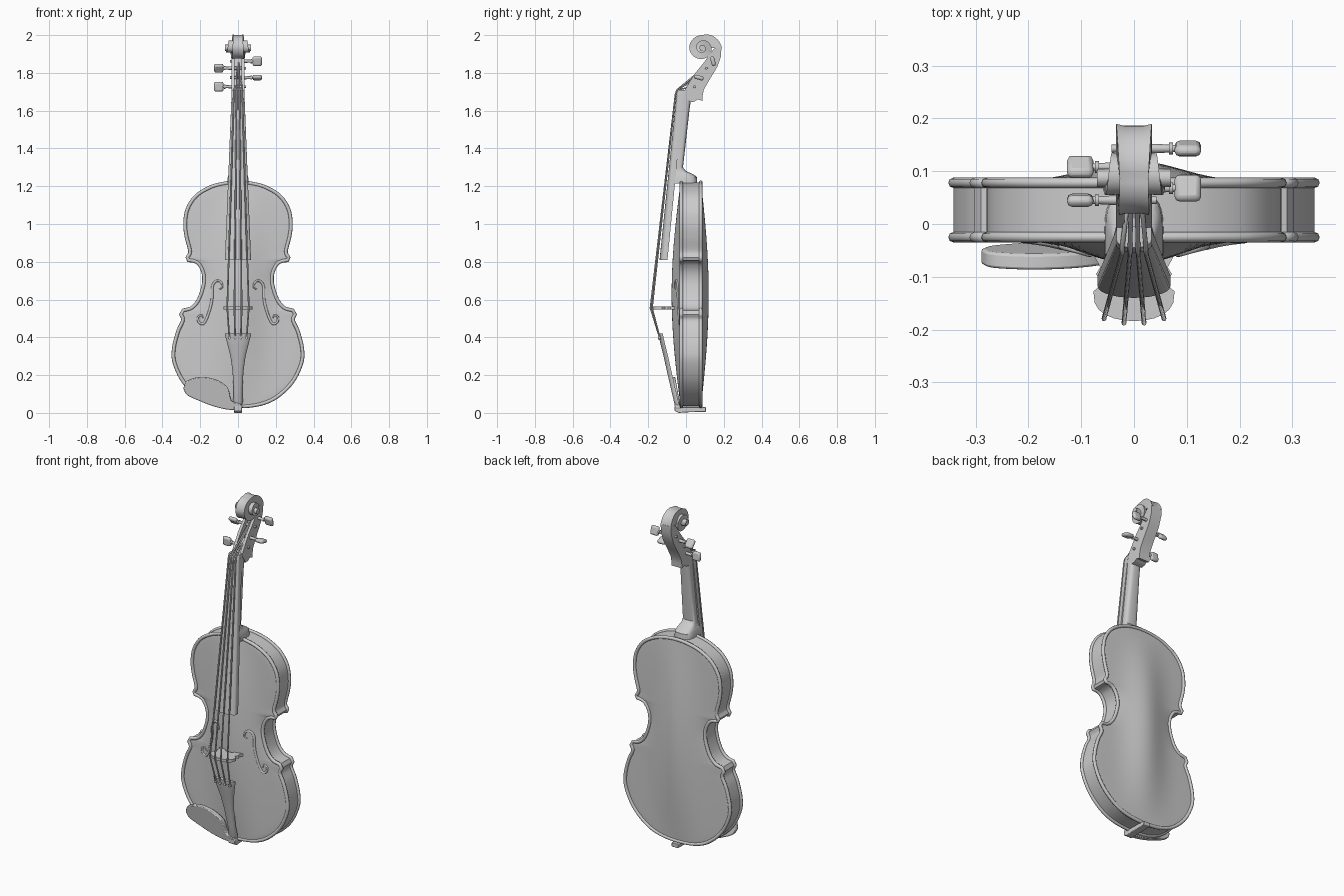
import bpy, bmesh, math
from mathutils import Vector, Matrix

if "Cube" in bpy.data.objects:
    bpy.data.objects.remove(bpy.data.objects["Cube"])

def finish(name, bm, angle=35, bevel=0):
    bmesh.ops.remove_doubles(bm, verts=bm.verts, dist=1e-5)
    bmesh.ops.recalc_face_normals(bm, faces=bm.faces)
    me = bpy.data.meshes.new(name)
    bm.to_mesh(me)
    bm.free()
    me.shade_smooth()
    me.set_sharp_from_angle(angle=math.radians(angle))
    ob = bpy.data.objects.new(name, me)
    bpy.context.collection.objects.link(ob)
    if bevel:
        m = ob.modifiers.new("soft_edges", 'BEVEL')
        m.width, m.segments = bevel, 2
    return ob

def loft(name, sections, closed=True, caps=True, angle=35, bevel=0):
    bm = bmesh.new()
    rows = [[bm.verts.new(p) for p in s] for s in sections]
    n = len(rows[0])
    for a, b in zip(rows, rows[1:]):
        for i in range(n if closed else n - 1):
            j = (i + 1) % n
            bm.faces.new((a[i], a[j], b[j], b[i]))
    if caps:
        bm.faces.new(rows[0])
        bm.faces.new(rows[-1])
    return finish(name, bm, angle, bevel)

def prism_x(name, yz, x0, x1, **kw):
    return loft(name, [[(x, y, z) for y, z in yz] for x in (x0, x1)], **kw)

def tube(name, pts, r, cyclic=False, radii=None):
    cu = bpy.data.curves.new(name, 'CURVE')
    cu.dimensions = '3D'
    cu.bevel_depth, cu.bevel_resolution, cu.use_fill_caps = r, 2, True
    sp = cu.splines.new('POLY')
    sp.points.add(len(pts) - 1)
    for i, p in enumerate(pts):
        sp.points[i].co = (*p, 1)
        sp.points[i].radius = radii[i] if radii else 1
    sp.use_cyclic_u = cyclic
    ob = bpy.data.objects.new(name, cu)
    bpy.context.collection.objects.link(ob)

def spline(pts, n=6, before=None, after=None):
    P = [Vector(p) for p in pts]
    Q = [Vector(before) if before else 2 * P[0] - P[1]] + P + \
        [Vector(after) if after else 2 * P[-1] - P[-2]]
    out = []
    for a, b, c, d in zip(Q, Q[1:], Q[2:], Q[3:]):
        for k in range(n):
            t = k / n
            out.append(0.5 * (2*b + (c-a)*t + (2*a-5*b+4*c-d)*t*t + (3*b-a-3*c+d)*t**3))
    return out + [P[-1]]

# body outline, right half, bottom to top (x, z)
lower = [(0, .034), (.12, .047), (.21, .088), (.29, .167), (.336, .265), (.340, .34),
         (.318, .43), (.292, .49), (.302, .522)]
waist = [(.29, .543), (.245, .556), (.208, .6), (.182, .68), (.183, .74), (.205, .786), (.23, .803), (.262, .808)]
upper = [(.268, .822), (.254, .855), (.272, .93), (.28, 1.0), (.267, 1.08), (.22, 1.15),
         (.145, 1.195), (.07, 1.215), (0, 1.221)]
half = spline(lower, before=(-.12, .047)) + spline(waist) + spline(upper, after=(-.07, 1.215))
loop = half + [Vector((-p.x, p.y)) for p in reversed(half[1:-1])]

def arch(x, z):
    v = min(max((z - .034) / 1.187, 0), 1)
    return math.exp(-(x / .125) ** 2) * math.sin(math.pi * v)

def belly_y(x, z): return -.029 - .047 * arch(x, z)
def back_y(x, z): return .080 + .040 * arch(x, z)

# ribs, edge beads and arched plates
loft("ribs", [[(p.x, y, p.y) for p in loop] for y in (-.027, .079)], caps=False)
for nm, y, f in (("belly", -.025, belly_y), ("back", .078, back_y)):
    tube(nm + "_edge", [(p.x, y, p.y) for p in loop], .0098, True)
    rows = []
    for p in half:
        row = []
        for i in range(37):
            u = i / 18 - 1
            x = u * max(p.x, 0)
            e = 1 - u ** 8
            row.append((x, y + (f(x, p.y) - y) * e, p.y))
        rows.append(row)
    loft(nm + "_plate", rows, closed=False, caps=False, angle=60)

# f-holes drawn as slim inlaid scrolls
f_line = spline([(.098, .655), (.083, .665), (.09, .693), (.115, .698), (.135, .67), (.138, .60),
                 (.155, .53), (.18, .475), (.205, .478), (.212, .505), (.193, .517), (.185, .5)], 6)
for s, nm in ((1, "right"), (-1, "left")):
    n = len(f_line) - 1
    tube("f_hole_" + nm, [(s * p.x, belly_y(p.x, p.y) + .001, p.y) for p in f_line], .006,
         radii=[.6 + .6 * math.sin(math.pi * i / n) for i in range(n + 1)])

# sections: arc from edge to edge with flat side, power e controls squareness
def d_section(z, hw, y_flat, y_edge, y_apex, n=14, e=2.0):
    pts = []
    for i in range(n + 1):
        a = math.pi * i / n
        c, s = math.cos(a), math.sin(a)
        pts.append((hw * math.copysign(abs(c) ** (2 / e), c), y_edge + (y_apex - y_edge) * abs(s) ** (2 / e), z))
    return pts + [(-hw, y_flat, z), (hw, y_flat, z)]

# fingerboard, nut, neck with heel
loft("fingerboard", [d_section(.81, .069, -.098, -.118, -.14), d_section(1.69, .034, -.012, -.038, -.05)])
loft("nut", [d_section(1.685, .034, -.01, -.04, -.054), d_section(1.71, .033, -.005, -.03, -.045)])
neck = [(1.215, -.06, .06, .056), (1.25, -.057, .057, .054), (1.265, -.055, .035, .048), (1.28, -.054, 0, .043),
        (1.30, -.052, -.016, .041), (1.45, -.036, .001, .037), (1.60, -.021, .018, .033), (1.65, -.016, .025, .033),
        (1.70, -.011, .03, .033)]
loft("neck", [d_section(z, w, yf, yf + .35 * (yb - yf), yb, e=3) for z, yf, yb, w in neck])

# pegbox: two cheeks and a back wall
cheek = [(-.012, 1.70), (.008, 1.735), (.05, 1.80), (.095, 1.855), (.115, 1.885), (.15, 1.93), (.187, 1.935),
         (.186, 1.89), (.165, 1.83), (.125, 1.765), (.094, 1.71), (.088, 1.68), (.086, 1.652),
         (.062, 1.66), (.045, 1.648), (.022, 1.645)]
wall = [(-.01, 1.69), (.03, 1.71), (.07, 1.75), (.12, 1.83), (.125, 1.90), (.15, 1.93), (.187, 1.935)] + cheek[7:]
for s, nm in ((1, "right"), (-1, "left")):
    prism_x("pegbox_cheek_" + nm, cheek, s * .018, s * .034)
prism_x("pegbox_back", wall, -.033, .033)

# scroll: stepped spiral cone that narrows and widens outwards
R = [.103, .082, .070, .058, .048, .040, .032, .025, .018]
W = [.034, .027, .028, .034, .042, .049, .055, .062, .068]
R[1] = .068
sections = []
for i in range(97):
    q = i / 12
    k = min(int(q), 7)
    r, w = (A[k] + (A[k + 1] - A[k]) * (q - k) for A in (R, W))
    a = q * math.pi / 2
    c, s = math.cos(a), math.sin(a)
    sections.append([(x, .087 + d * c, 1.932 + d * s) for x, d in
                     ((-w, r), (-w * .5, r * .96), (w * .5, r * .96), (w, r), (w, .003), (-w, .003))])
loft("scroll", sections, angle=40)
tube("scroll_eye", [(-.07, .087, 1.932), (.07, .087, 1.932)], .017)

# tuning pegs: (side, y, z, blade turn in degrees)
PEGS = [(1, .143, 1.862, 15), (-1, .108, 1.825, 40), (1, .068, 1.775, 75), (-1, .045, 1.727, 5)]
for n, (s, y, z, turn) in enumerate(PEGS):
    tube(f"peg_shaft_{n}", [(s * x, y, z) for x in (-.043, .04, .085)], .009, radii=[.8, 1, .7])
    tube(f"peg_collar_{n}", [(s * x, y, z) for x in (.066, .074)], .011)
    bm = bmesh.new()
    bmesh.ops.create_cube(bm, size=1)
    M = Matrix.Translation((s * .102, y, z)) @ Matrix.Rotation(math.radians(turn), 4, 'X') \
        @ Matrix.Diagonal((.05, .022, .052, 1))
    bm.transform(M)
    finish(f"peg_head_{n}", bm, 50, .0095)

# bridge with arched top, waist and two feet
right = [(.077, -.128), (.06, -.112), (.072, -.095), (.064, -.082), (.076, -.06), (.03, -.068), (.022, -.085)]
top = [(.077 * math.cos(math.pi * i / 12), -.128 - .056 * math.sin(math.pi * i / 12) ** .7) for i in range(1, 12)]
prof = right[::-1] + top + [(-x, y) for x, y in right]
loft("bridge", [[(x, y, z) for x, y in prof] for z in (.547, .563)])

# tailpiece, end strap over the lower rib
tail = [(.03, .016, -.05), (.06, .026, -.06), (.12, .023, -.074), (.22, .029, -.097), (.30, .04, -.115),
        (.36, .055, -.13), (.405, .067, -.14), (.42, .069, -.142)]
loft("tailpiece", [d_section(z, w, y + .02, y + .014, y - .004) for z, w, y in tail])
prism_x("end_strap", [(-.06, .012), (-.06, .035), (-.03, .04), (-.03, .03), (.105, .03), (.105, .006), (0, .003), (-.04, 0)],
        -.021, .021, bevel=.003)

# chin rest, slightly tilted slab
chin = spline([(-.29, .13), (-.27, .17), (-.20, .19), (-.12, .178), (-.055, .135), (-.035, .065), (-.005, .055),
               (.02, .04), (.015, .018), (-.05, .017), (-.13, .035), (-.21, .066), (-.27, .095), (-.29, .13)], 4)[:-1]
loft("chin_rest", [[(p.x, off - .18 * p.y, p.y) for p in chin] for off in (-.053, -.023)], bevel=.005)

# strings from tailpiece over bridge and nut to the pegs
for n, (bx, by, peg) in enumerate(((-.057, -.18, 3), (-.019, -.188, 1), (.019, -.188, 0), (.057, -.18, 2))):
    s, py, pz, _ = PEGS[peg]
    nx = bx * .4
    tube(f"string_{n}", [(bx * .8, -.138, .395), (bx, by, .556), (nx, -.055, 1.69), (nx, -.047, 1.71),
                         (bx * .22, py - .008, pz)], .0045)
    tube(f"string_end_{n}", [(bx * .8, -.125, .397), (bx * .8, -.149, .397)], .008)
